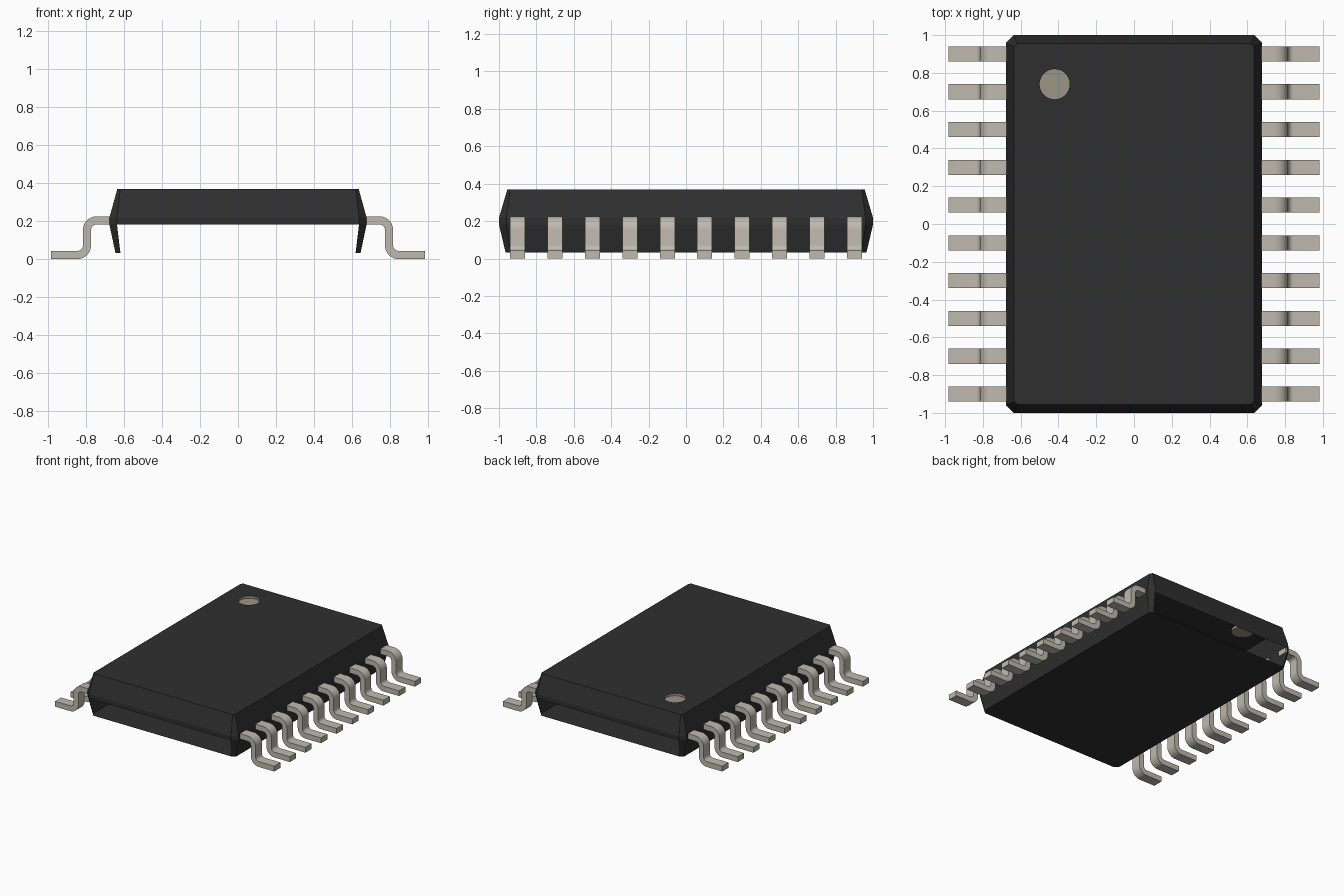
import bpy, bmesh, math

old = bpy.data.objects.get("Cube")
if old:
    bpy.data.objects.remove(old, do_unlink=True)


def material(name, rgb):
    m = bpy.data.materials.new(name)
    m.use_nodes = True
    m.diffuse_color = (*rgb, 1)
    m.node_tree.nodes["Principled BSDF"].inputs["Base Color"].default_value = (*rgb, 1)
    return m


black = material("black plastic", (0.028, 0.028, 0.028))
metal = material("tinned metal", (0.52, 0.49, 0.435))
tan = material("tan mark", (0.33, 0.3, 0.24))


def finish(bm, name, mat):
    bmesh.ops.recalc_face_normals(bm, faces=bm.faces)
    mesh = bpy.data.meshes.new(name)
    bm.to_mesh(mesh)
    bm.free()
    obj = bpy.data.objects.new(name, mesh)
    bpy.context.collection.objects.link(obj)
    mesh.materials.append(mat)
    return obj


def ring(bm, hx, hy, c, z):
    """Rectangle with clipped corners, starting at the +x side."""
    pts = [(hx, hy - c), (hx - c, hy), (c - hx, hy), (-hx, hy - c),
           (-hx, c - hy), (c - hx, -hy), (hx - c, -hy), (hx, c - hy)]
    return [bm.verts.new((x, y, z)) for x, y in pts]


def circle(bm, z, n=32):
    """Outline of the orientation mark."""
    return [bm.verts.new((-0.42 + 0.08 * math.cos(math.tau * i / n),
                          0.74 + 0.08 * math.sin(math.tau * i / n), z)) for i in range(n)]


def bridge(bm, a, b, skip=()):
    for i in range(len(a)):
        if i not in skip:
            j = (i + 1) % len(a)
            bm.faces.new((a[i], a[j], b[j], b[i]))


# Hollow body shell: the lower end walls (segments 1 and 5) are open
bm = bmesh.new()
base = ring(bm, 0.645, 0.965, 0.026, 0.033)
belt_low = ring(bm, 0.677, 1.0, 0.04, 0.182)
belt_top = ring(bm, 0.677, 1.0, 0.04, 0.217)
roof = ring(bm, 0.635, 0.955, 0.015, 0.37)
bm.faces.new(base)
bridge(bm, base, belt_low, skip=(1, 5))
bridge(bm, belt_low, belt_top)
bridge(bm, belt_top, roof)

# Roof face with a round opening for the mark
hole = circle(bm, 0.37)
edges = []
for loop in (roof, hole):
    for i, v in enumerate(loop):
        w = loop[(i + 1) % len(loop)]
        edges.append(bm.edges.get((v, w)) or bm.edges.new((v, w)))
bmesh.ops.triangle_fill(bm, edges=edges, use_beauty=True, normal=(0, 0, 1))
finish(bm, "body_shell", black)

# Recessed orientation mark
bm = bmesh.new()
rim, floor = circle(bm, 0.37), circle(bm, 0.35)
bridge(bm, floor, rim)
bm.faces.new(floor)
mark = finish(bm, "orientation_mark", tan)
mark.data.flip_normals() if mark.data.polygons[-1].normal.z < 0 else None

# Gull-wing lead: two arcs offset to either side of a centre line
H, R, STEPS = 0.0215, 0.05, 8
HIGH = 0.203


def lead_side(off):
    pts = [(0.663, HIGH + off)]
    for i in range(STEPS + 1):
        a = math.pi / 2 * (1 - i / STEPS)
        pts.append((0.745 + (R + off) * math.cos(a), HIGH - R + (R + off) * math.sin(a)))
    for i in range(STEPS + 1):
        a = math.pi * (1 + 0.5 * i / STEPS)
        pts.append((0.845 + (R - off) * math.cos(a), H + R + (R - off) * math.sin(a)))
    return pts + [(0.983, H + off)]


bm = bmesh.new()
sections = []
for (xu, zu), (xl, zl) in zip(lead_side(H), lead_side(-H)):
    sections.append([bm.verts.new(p) for p in (
        (xu, -0.94, zu), (xu, -0.86, zu), (xl, -0.86, zl), (xl, -0.94, zl))])
for a, b in zip(sections, sections[1:]):
    bridge(bm, a, b)
bm.faces.new(sections[0])
bm.faces.new(sections[-1])
leads = finish(bm, "leads", metal)
bpy.ops.object.select_all(action="DESELECT")
leads.select_set(True)
bpy.context.view_layer.objects.active = leads
bpy.ops.object.shade_smooth_by_angle(angle=math.radians(35))

# Ten leads along each long side
row = leads.modifiers.new("row", "ARRAY")
row.count = 10
row.use_relative_offset = False
row.use_constant_offset = True
row.constant_offset_displace = (0, 0.2, 0)
leads.modifiers.new("both_sides", "MIRROR").use_axis[0] = True
